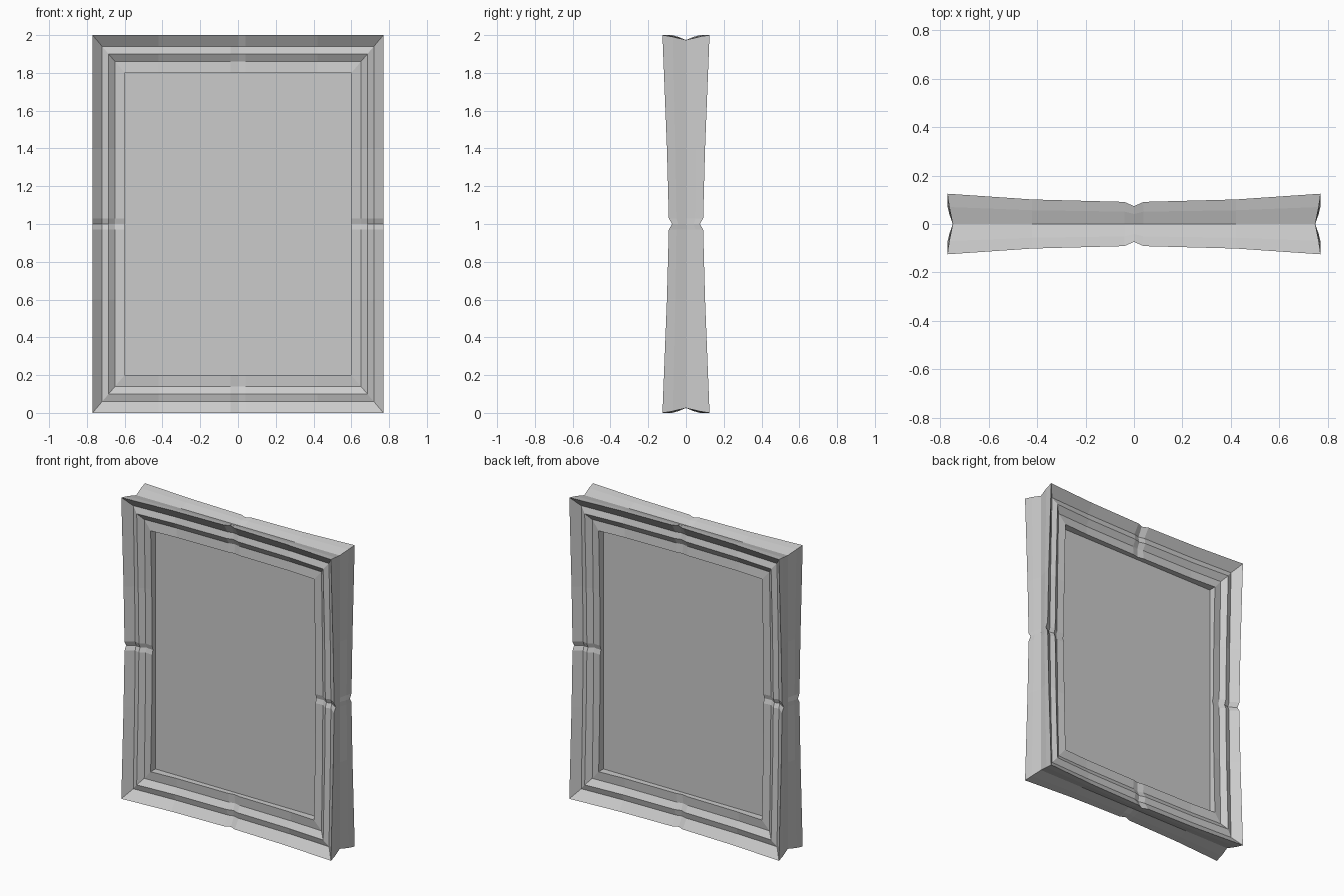
import bpy, bmesh

if "Cube" in bpy.data.objects:
    bpy.data.objects.remove(bpy.data.objects["Cube"])

HX, HZ = 0.77, 1.0      # half width and half height
SIDE = 0.85             # side mouldings are narrower than top and bottom

# moulding profile: (inset from the outer edge, depth from the centre plane)
half = [(0.026, 0), (0.009, 0.07), (0, 0.125), (0.06, 0.072), (0.10, 0.085),
        (0.14, 0.054), (0.20, 0.06), (0.20, 0.0)]
profile = [(d, -y) for d, y in half] + [(d, y) for d, y in half[-2:0:-1]]

# stations along each side: (position, depth factor), with a notch mid-side
top = [(-0.42, .81), (-0.04, .73), (0, .59), (0.04, .73), (0.42, .81)]
side = [(-0.40, .81), (-0.03, .73), (0, .59), (0.03, .73), (0.40, .81)]


def make_object(name, bm):
    bmesh.ops.recalc_face_normals(bm, faces=bm.faces)
    mesh = bpy.data.meshes.new(name)
    bm.to_mesh(mesh)
    bm.free()
    ob = bpy.data.objects.new(name, mesh)
    bpy.context.collection.objects.link(ob)
    return ob


# walk around the frame: each station is (x, z, x-inset sign, z-inset sign, depth)
stations = [(-HX, -HZ, 1, 1, 1)]
stations += [(a, -HZ, 0, 1, f) for a, f in top]
stations += [(HX, -HZ, -1, 1, 1)]
stations += [(HX, a, -1, 0, f) for a, f in side]
stations += [(HX, HZ, -1, -1, 1)]
stations += [(a, HZ, 0, -1, f) for a, f in reversed(top)]
stations += [(-HX, HZ, 1, -1, 1)]
stations += [(-HX, a, 1, 0, f) for a, f in reversed(side)]

# picture frame moulding
bm = bmesh.new()
rings = [[bm.verts.new((x + sx * d * SIDE, y * f, HZ + z + sz * d)) for d, y in profile]
         for x, z, sx, sz, f in stations]
n = len(profile)
for i, a in enumerate(rings):
    b = rings[(i + 1) % len(rings)]
    for j in range(n):
        k = (j + 1) % n
        bm.faces.new((a[j], b[j], b[k], a[k]))
make_object("frame_moulding", bm)

# flat panel in the opening
bm = bmesh.new()
bmesh.ops.create_cube(bm, size=1)
bmesh.ops.scale(bm, vec=(2 * (HX - 0.2 * SIDE), 0.02, 2 * (HZ - 0.2)), verts=bm.verts)
bmesh.ops.translate(bm, vec=(0, 0, HZ), verts=bm.verts)
make_object("picture_panel", bm)
